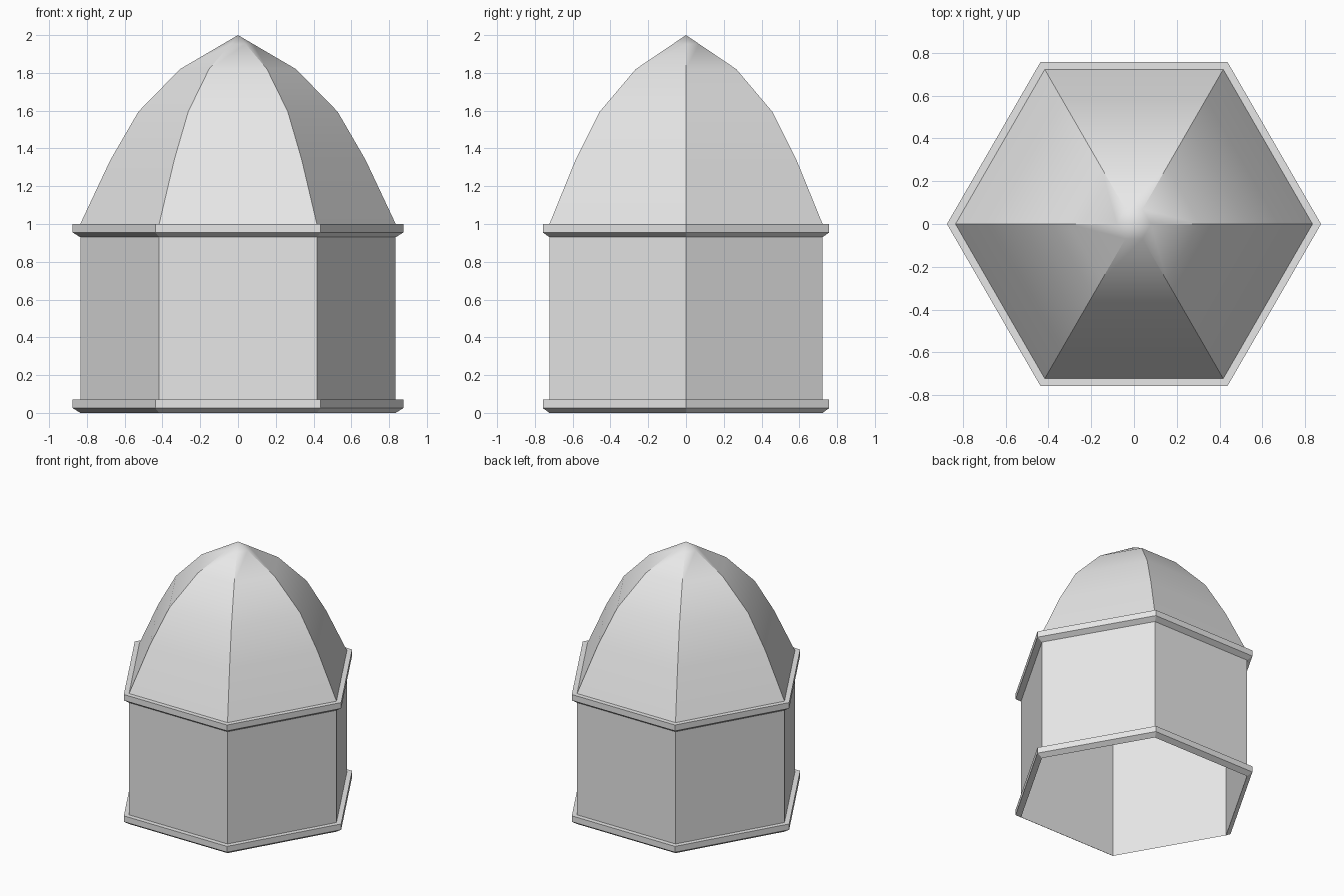
import bpy
import bmesh
from math import cos, sin, tau

old = bpy.data.objects.get("Cube")
if old:
    bpy.data.objects.remove(old, do_unlink=True)

SIDES = 6
RADIUS = 0.835       # corner radius of the walls
TRIM_RADIUS = 0.875  # corner radius of the trims

stone = bpy.data.materials.new("light grey stone")
stone.use_nodes = True
grey = (0.8, 0.8, 0.8, 1)
stone.diffuse_color = grey
stone.node_tree.nodes["Principled BSDF"].inputs["Base Color"].default_value = grey


def hex_shell(name, profile, smooth=False):
    """Sweep (radius, height) points around z, corners lying on the x axis."""
    bm = bmesh.new()
    rings = []
    for r, z in profile:
        if r == 0:
            rings.append([bm.verts.new((0, 0, z))] * SIDES)
        else:
            rings.append([bm.verts.new((r * cos(tau * i / SIDES), r * sin(tau * i / SIDES), z))
                          for i in range(SIDES)])
    for low, high in zip(rings, rings[1:]):
        for i in range(SIDES):
            j = (i + 1) % SIDES
            corners = [low[i], low[j], high[j], high[i]]
            face = bm.faces.new(list(dict.fromkeys(corners)))
            face.smooth = smooth
    if smooth:
        # Crisp corner ribs that fade out at the tip
        for low, high in zip(rings[:-2], rings[1:-1]):
            for a, b in zip(low, high):
                bm.edges.get((a, b)).smooth = False
    mesh = bpy.data.meshes.new(name)
    bm.to_mesh(mesh)
    bm.free()
    mesh.materials.append(stone)
    obj = bpy.data.objects.new(name, mesh)
    bpy.context.collection.objects.link(obj)
    return obj


# Walls, open underneath
hex_shell("walls", [(RADIUS, 0), (RADIUS, 1)])

# Trims with a bevelled underside
for name, z in (("base_trim", 0), ("eaves_trim", 0.93)):
    hex_shell(name, [(RADIUS, z), (TRIM_RADIUS, z + 0.025),
                     (TRIM_RADIUS, z + 0.07), (RADIUS, z + 0.07)])

# Domed roof with six curved panels
hex_shell("dome_roof", [(RADIUS, 1), (0.675, 1.34), (0.527, 1.595),
                        (0.307, 1.82), (0.08, 1.953), (0, 2)], smooth=True)
